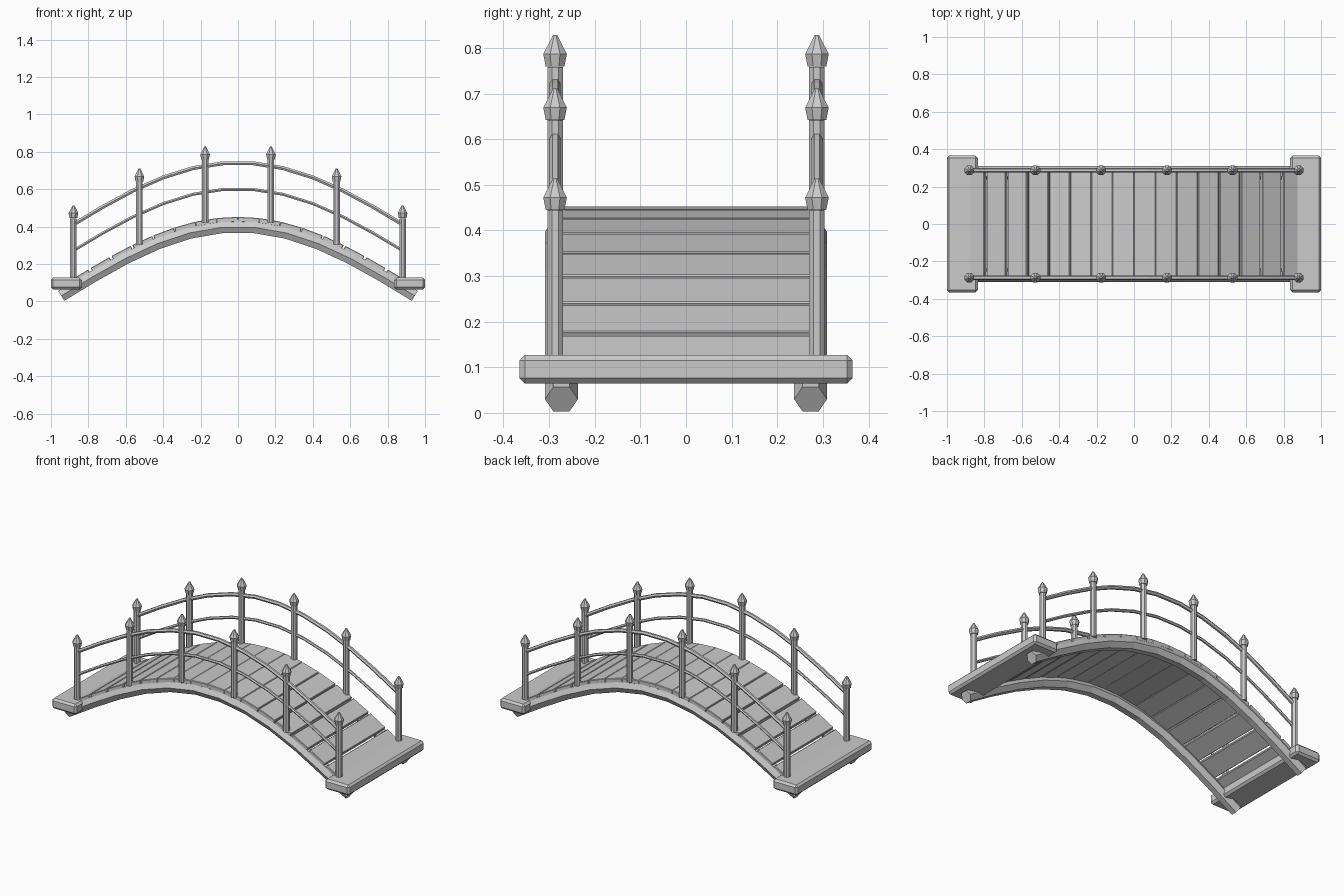
import bpy, bmesh, math
from mathutils import Matrix, Vector

if "Cube" in bpy.data.objects:
    bpy.data.objects.remove(bpy.data.objects["Cube"])

SPAN = 0.945


def arch(x, crest=0.40):
    """Cosine arch shared by beams, deck and rails."""
    return crest - 0.37 * (1 - math.cos(math.pi / 2 * x / SPAN))


def finish(bm, name):
    bmesh.ops.recalc_face_normals(bm, faces=bm.faces)
    mesh = bpy.data.meshes.new(name)
    bm.to_mesh(mesh)
    bm.free()
    obj = bpy.data.objects.new(name, mesh)
    bpy.context.collection.objects.link(obj)
    return obj


def arched_bar(name, y, half, crest, radius, sides=6, segments=11):
    """Sweep a polygon section along the arch."""
    bm = bmesh.new()
    rings = []
    for i in range(segments + 1):
        x = -half + 2 * half * i / segments
        slope = (arch(x + 1e-3) - arch(x - 1e-3)) / 2e-3
        normal = Vector((-slope, 0, 1)).normalized()
        centre = Vector((x, y, arch(x, crest)))
        ring = []
        for k in range(sides):
            a = 2 * math.pi * k / sides
            offset = Vector((0, math.cos(a), 0)) + normal * math.sin(a)
            ring.append(bm.verts.new(centre + offset * radius))
        rings.append(ring)
    for a, b in zip(rings, rings[1:]):
        for k in range(sides):
            n = (k + 1) % sides
            bm.faces.new((a[k], a[n], b[n], b[k]))
    bm.faces.new(rings[0])
    bm.faces.new(rings[-1])
    return finish(bm, name)


def box(name, centre, size, tilt=0, bevel=0):
    bm = bmesh.new()
    bmesh.ops.create_cube(bm, size=1, matrix=Matrix.Diagonal((*size, 1)))
    if bevel:
        bmesh.ops.bevel(bm, geom=bm.edges[:], offset=bevel, segments=1, affect='EDGES')
    bm.transform(Matrix.Translation(centre) @ Matrix.Rotation(tilt, 4, 'Y'))
    return finish(bm, name)


def lathe(name, x, y, profile, sides=8):
    """Faceted upright shape from (radius, z) pairs."""
    bm = bmesh.new()
    rings = [[bm.verts.new((x + r * math.cos(2 * math.pi * (k + 0.5) / sides),
                            y + r * math.sin(2 * math.pi * (k + 0.5) / sides), z))
              for k in range(sides)] for r, z in profile]
    for a, b in zip(rings, rings[1:]):
        for k in range(sides):
            n = (k + 1) % sides
            bm.faces.new((a[k], a[n], b[n], b[k]))
    bm.faces.new(rings[0])
    bm.faces.new(rings[-1])
    return finish(bm, name)


# Deck planks, tilted to follow the arch
PITCH = 0.1125
for i in range(16):
    x = (i - 7.5) * PITCH
    slope = (arch(x + 1e-3) - arch(x - 1e-3)) / 2e-3
    box(f"plank_{i + 1}", (x, 0, arch(x) + 0.037), (0.116, 0.585, 0.027),
        tilt=-math.atan(slope), bevel=0.003)

# Landing slabs at both ends
for side, label in ((-1, "left"), (1, "right")):
    box(f"landing_{label}", (side * 0.9175, 0, 0.0955), (0.165, 0.73, 0.063), bevel=0.012)

# Beams, rails and posts on each side
for s, label in ((-1, "front"), (1, "back")):
    arched_bar(f"{label}_beam", s * 0.273, SPAN, 0.40, 0.036)
    y = s * 0.287
    arched_bar(f"{label}_top_rail", y, 0.88, 0.742, 0.012)
    arched_bar(f"{label}_lower_rail", y, 0.88, 0.602, 0.009)
    for i, x in enumerate((-0.88, -0.527, -0.176, 0.176, 0.527, 0.88)):
        base = arch(x, 0.452)
        lathe(f"{label}_post_{i + 1}", x, y, [(0.0185, base - 0.015), (0.0185, base + 0.322)])
        lathe(f"{label}_finial_{i + 1}", x, y,
              [(0.022, base + 0.323), (0.028, base + 0.35), (0.005, base + 0.392)])
